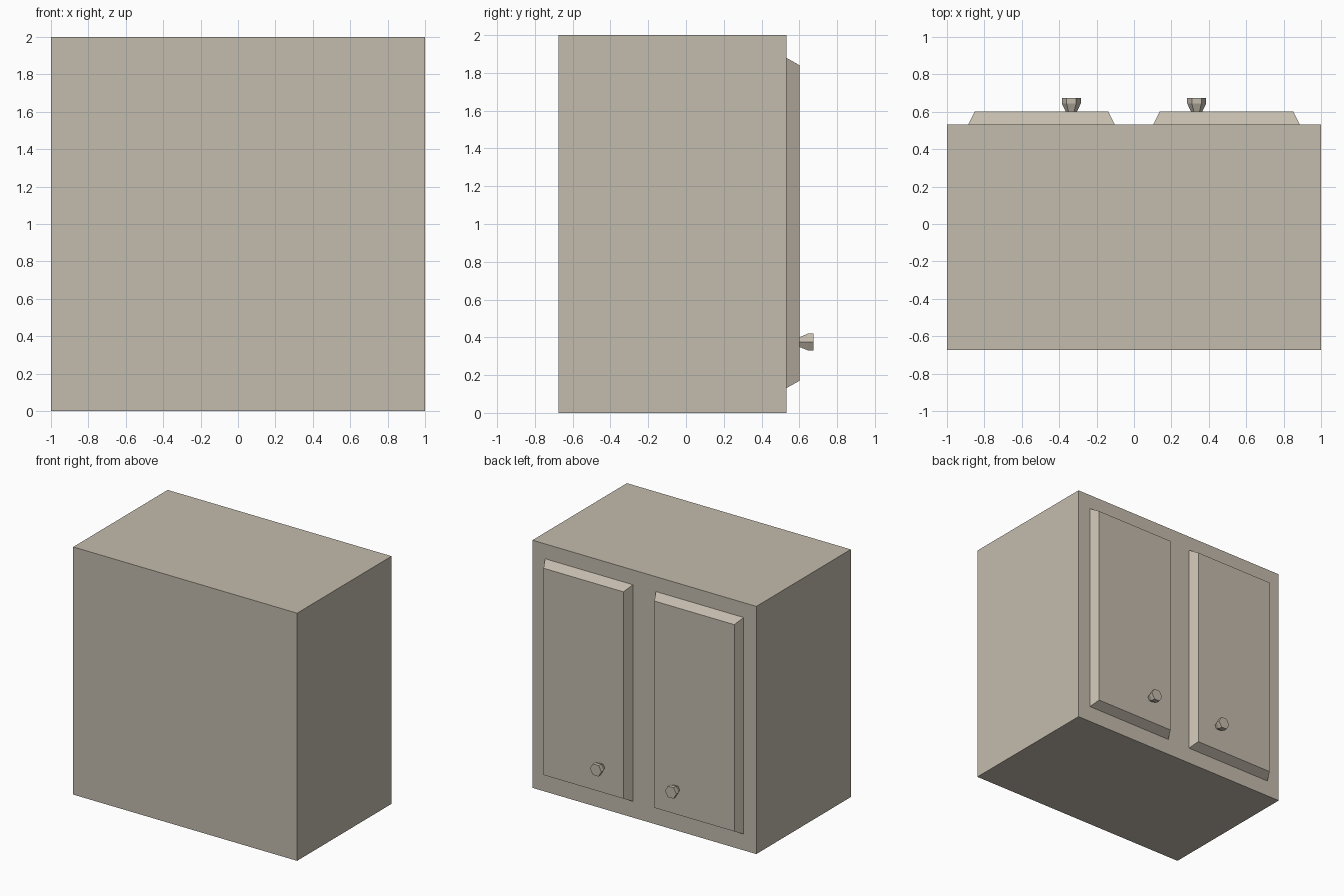
import bpy, math

if "Cube" in bpy.data.objects:
    bpy.data.objects.remove(bpy.data.objects["Cube"])

paint = bpy.data.materials.new("warm beige")
paint.diffuse_color = (0.55, 0.497, 0.418, 1)
paint.use_nodes = True
paint.node_tree.nodes["Principled BSDF"].inputs["Base Color"].default_value = paint.diffuse_color


def loft(name, rings):
    """Closed solid from rings (y, [(x, z), ...]) stacked along +y, wound clockwise seen from +y."""
    n = len(rings[0][1])
    verts = [(x, y, z) for y, ring in rings for x, z in ring]
    faces = [tuple(range(n)), tuple(reversed(range(len(verts) - n, len(verts))))]
    for r in range(len(rings) - 1):
        a, b = r * n, (r + 1) * n
        for i in range(n):
            j = (i + 1) % n
            faces.append((a + i, b + i, b + j, a + j))
    mesh = bpy.data.meshes.new(name)
    mesh.from_pydata(verts, [], faces)
    mesh.materials.append(paint)
    obj = bpy.data.objects.new(name, mesh)
    bpy.context.collection.objects.link(obj)
    return obj


def rect(x0, x1, z0, z1):
    return [(x0, z0), (x1, z0), (x1, z1), (x0, z1)]


def hexagon(cx, cz, r):
    return [(cx + r * math.cos(i * math.pi / 3), cz + r * math.sin(i * math.pi / 3))
            for i in range(6)]


BACK, FACE, DOOR, TIP = -0.674, 0.531, 0.601, 0.674

# cabinet box
box = rect(-1, 1, 0, 2)
loft("cabinet_body", [(BACK, box), (FACE, box)])

for side, s in (("left", -1), ("right", 1)):
    # bevelled door panel
    cx = s * 0.495
    loft("door_" + side, [(FACE, rect(cx - 0.392, cx + 0.392, 0.131, 1.88)),
                          (DOOR, rect(cx - 0.357, cx + 0.357, 0.17, 1.84))])
    # flared six-sided knob
    kx, kz = s * 0.335, 0.375
    loft("knob_" + side, [(DOOR, hexagon(kx, kz, 0.03)),
                          (0.645, hexagon(kx, kz, 0.051)),
                          (TIP, hexagon(kx, kz, 0.051))])
